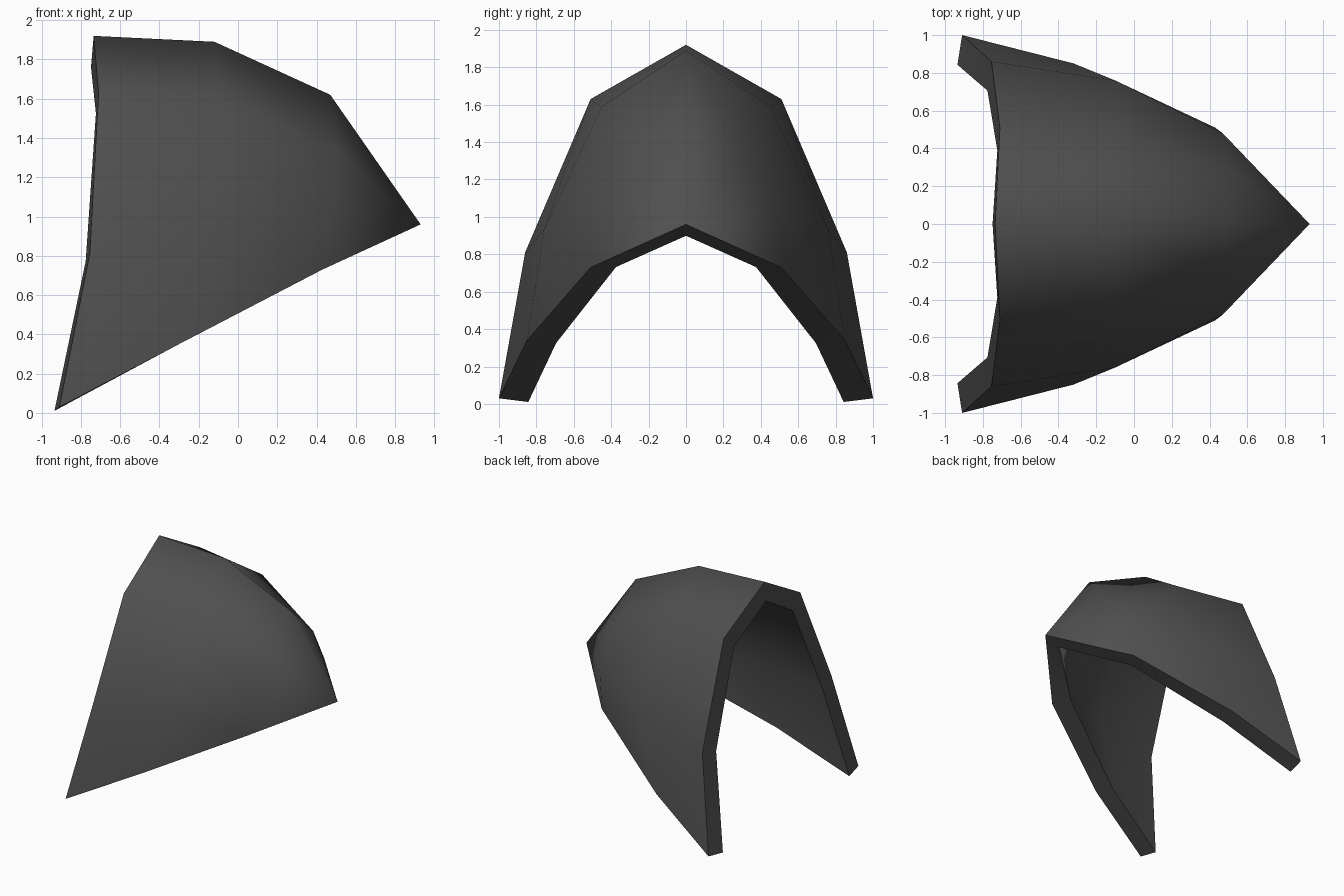
import bpy
import bmesh
import math

cube = bpy.data.objects.get("Cube")
if cube:
    bpy.data.objects.remove(cube, do_unlink=True)

# Dark grey material
grey = bpy.data.materials.new("dark grey")
grey.use_nodes = True
colour = (0.08, 0.08, 0.08, 1)
grey.diffuse_color = colour
grey.node_tree.nodes["Principled BSDF"].inputs["Base Color"].default_value = colour

# Half arches from the ridge down to the rim, back to front
arches = [
    [(-0.735, 0, 1.92), (-0.71, 0.51, 1.63), (-0.755, 0.86, 0.81), (-0.91, 1, 0.03)],
    [(-0.12, 0, 1.89), (-0.09, 0.45, 1.59), (-0.1, 0.76, 0.93), (-0.32, 0.85, 0.34)],
    [(0.47, 0, 1.62), (0.50, 0.29, 1.33), (0.47, 0.48, 1.02), (0.43, 0.51, 0.73)],
]
nose_tip = (0.93, 0, 0.96)

bm = bmesh.new()
rows = [[bm.verts.new(p) for p in arch] for arch in arches]
tip = bm.verts.new(nose_tip)
for back, front in zip(rows, rows[1:]):
    for j in range(3):
        bm.faces.new((back[j], front[j], front[j + 1], back[j + 1]))
for j in range(3):
    bm.faces.new((rows[-1][j], tip, rows[-1][j + 1]))
mesh = bpy.data.meshes.new("curved_shell")
bm.to_mesh(mesh)
bm.free()
mesh.materials.append(grey)

shell = bpy.data.objects.new("curved_shell", mesh)
bpy.context.collection.objects.link(shell)

# Mirror to the other side and thicken inwards
mirror = shell.modifiers.new("Mirror", "MIRROR")
mirror.use_axis = (False, True, False)
solid = shell.modifiers.new("Thickness", "SOLIDIFY")
solid.thickness = 0.16
solid.offset = -1

# Bake the thickness, then smooth the skin and keep the rim sharp
bpy.ops.object.select_all(action="DESELECT")
shell.select_set(True)
bpy.context.view_layer.objects.active = shell
bpy.ops.object.convert(target="MESH")
bpy.ops.object.shade_smooth_by_angle(angle=math.radians(65))
